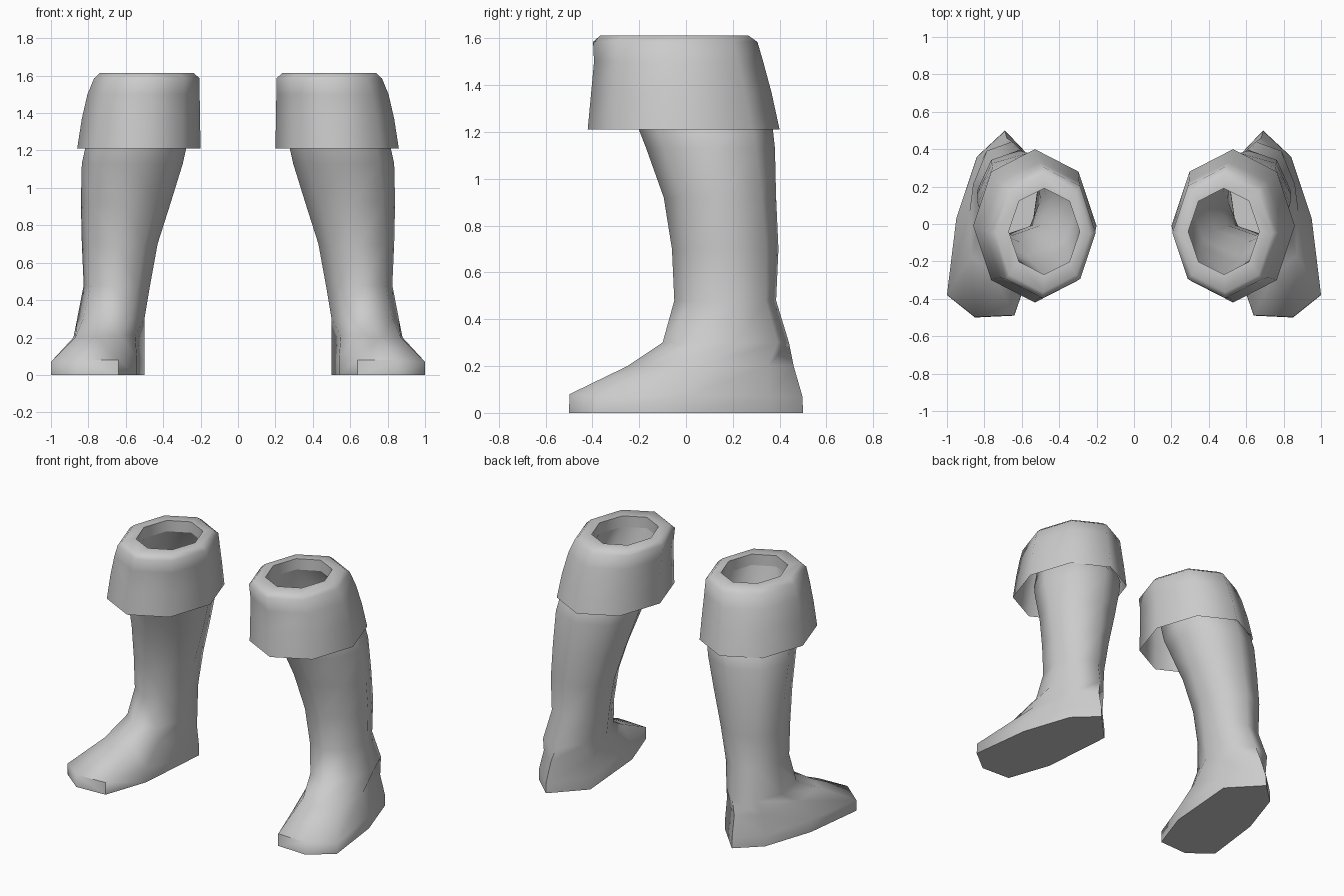
import bpy, bmesh, math

if "Cube" in bpy.data.objects:
    bpy.data.objects.remove(bpy.data.objects["Cube"])


def ring(x0, x1, y0, y1, z, twist=0):
    """Eight-sided ring, twisted about z, fitted to the given bounds."""
    a = [math.radians(90 - 45 * i + twist) for i in range(8)]
    xs, ys = [math.cos(t) for t in a], [math.sin(t) for t in a]
    fit = lambda v, vs, lo, hi: lo + (v - min(vs)) / (max(vs) - min(vs)) * (hi - lo)
    return [(fit(x, xs, x0, x1), fit(y, ys, y0, y1), z) for x, y in zip(xs, ys)]


def loft(name, rings, cap_bottom=False):
    """Skin the rings, mirror to the other side, smooth by angle."""
    bm = bmesh.new()
    loops = [[bm.verts.new(p) for p in r] for r in rings]
    for a, b in zip(loops, loops[1:]):
        for i in range(8):
            j = (i + 1) % 8
            bm.faces.new((a[j], a[i], b[i], b[j]))
    if cap_bottom:
        bm.faces.new(loops[0])
    me = bpy.data.meshes.new(name)
    bm.to_mesh(me)
    bm.free()
    ob = bpy.data.objects.new(name, me)
    bpy.context.collection.objects.link(ob)
    ob.modifiers.new("Mirror", 'MIRROR').use_mirror_merge = False
    bpy.ops.object.select_all(action='DESELECT')
    ob.select_set(True)
    bpy.context.view_layer.objects.active = ob
    bpy.ops.object.shade_smooth_by_angle(angle=math.radians(62))


# Sole outline, heel first, clockwise seen from above
sole = [(.69, .50), (.84, .36), (.95, .03), (1.0, -.38),
        (.85, -.50), (.64, -.49), (.54, -.20), (.50, .30)]
edge = [.07, .07, .08, .07, .08, .08, .09, .08]

# Instep ring, sloping down toward the toe
instep = [(.68, .46, .20), (.81, .35, .20), (.88, .06, .20), (.87, -.17, .20),
          (.76, -.25, .20), (.63, -.21, .21), (.55, -.05, .21), (.50, .28, .20)]

# Foot and leg, an open tube closed by the sole
boot = [[(x, y, 0) for x, y in sole],
        [(x, y * .995, h) for (x, y), h in zip(sole, edge)],
        instep,
        ring(.50, .86, -.10, .44, .30, 9),
        ring(.47, .825, -.05, .385, .48, 7),
        ring(.43, .835, -.06, .395, .70, 5),
        ring(.36, .84, -.095, .385, .92, 3),
        ring(.295, .835, -.17, .38, 1.13),
        ring(.275, .815, -.205, .37, 1.22),
        ring(.29, .67, -.27, .19, 1.54)]
loft("boot_leg", boot, cap_bottom=True)

# Turned-down cuff with rounded rim and inner lip
cuff = [ring(.20, .86, -.42, .40, 1.21),
        ring(.203, .835, -.405, .365, 1.37),
        ring(.205, .805, -.393, .33, 1.50),
        ring(.205, .77, -.397, .305, 1.585),
        ring(.235, .74, -.365, .265, 1.613),
        ring(.29, .67, -.27, .19, 1.613),
        ring(.29, .67, -.27, .19, 1.54)]
loft("boot_cuff", cuff)
